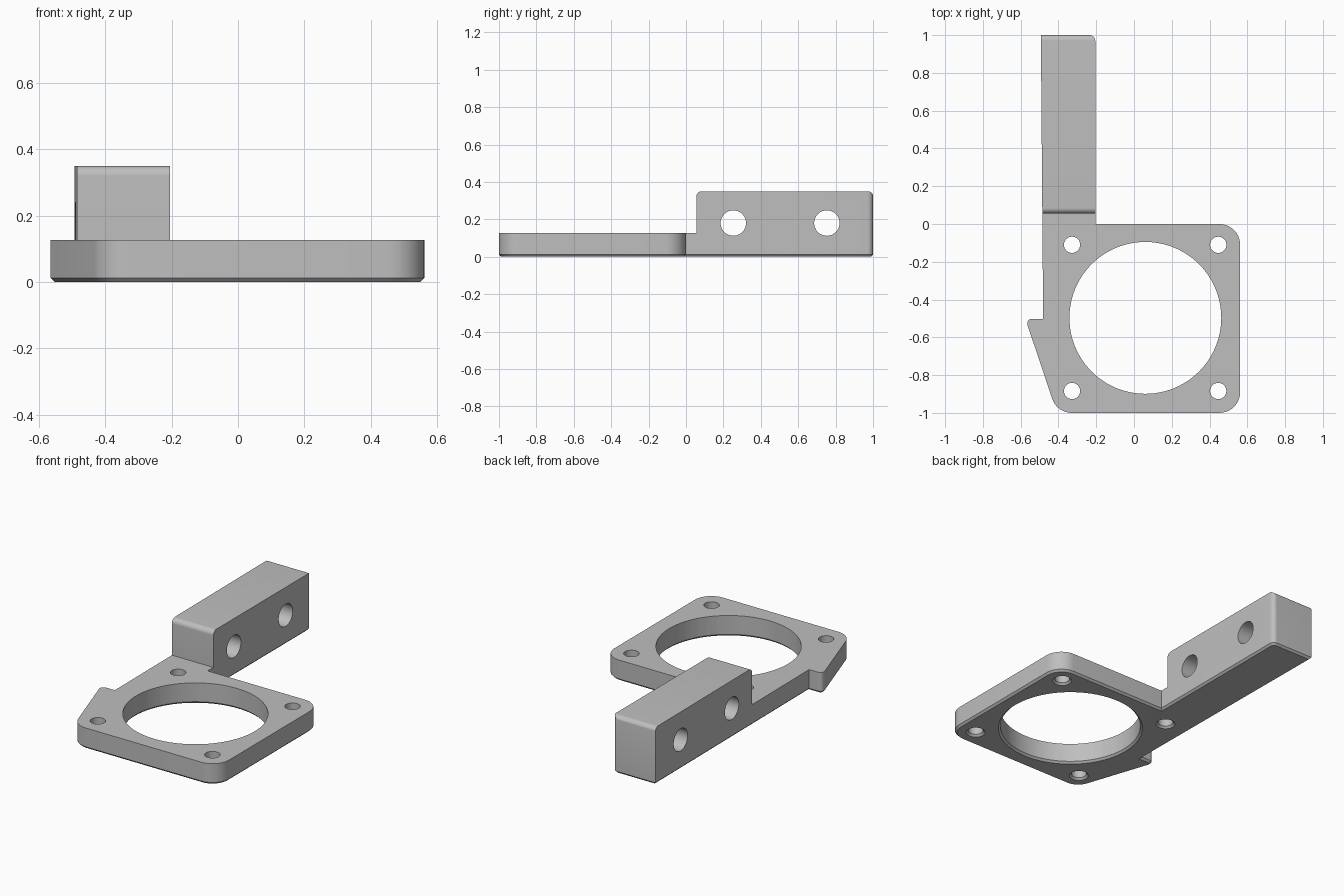
import bpy, bmesh, math
from mathutils import Vector, Matrix

cube = bpy.data.objects.get("Cube")
if cube:
    bpy.data.objects.remove(cube, do_unlink=True)

THICK, TOP, CHAMFER = 0.127, 0.35, 0.012

grey = bpy.data.materials.new("plain grey")
grey.use_nodes = True
grey.diffuse_color = (0.52, 0.52, 0.52, 1)
grey.node_tree.nodes["Principled BSDF"].inputs["Base Color"].default_value = grey.diffuse_color


def rounded(corners, steps=10):
    """Closed 2D outline from (x, y, radius) corners, listed counter-clockwise."""
    points = []
    for i, (x, y, r) in enumerate(corners):
        p = Vector((x, y))
        if not r:
            points.append(p)
            continue
        a = (Vector(corners[i - 1][:2]) - p).normalized()
        b = (Vector(corners[(i + 1) % len(corners)][:2]) - p).normalized()
        half = a.angle(b) / 2
        centre = p + (a + b).normalized() * (r / math.sin(half))
        start = p + a * (r / math.tan(half)) - centre
        turn = math.pi - 2 * half
        for k in range(steps + 1):
            t = turn * k / steps
            c, s = math.cos(t), math.sin(t)
            points.append(centre + Vector((start.x * c - start.y * s, start.x * s + start.y * c)))
    return points


def make_object(name, bm):
    bmesh.ops.recalc_face_normals(bm, faces=bm.faces)
    mesh = bpy.data.meshes.new(name)
    bm.to_mesh(mesh)
    bm.free()
    mesh.materials.append(grey)
    obj = bpy.data.objects.new(name, mesh)
    bpy.context.collection.objects.link(obj)
    return obj


def prism(name, points, place, direction, chamfer=0):
    """Extrude an outline; optionally chamfer the rim of its first face."""
    bm = bmesh.new()
    base = bm.faces.new([bm.verts.new(place(p)) for p in points])
    rim = list(base.edges)
    ext = bmesh.ops.extrude_face_region(bm, geom=[base], use_keep_orig=True)
    bmesh.ops.translate(bm, vec=direction,
                        verts=[g for g in ext["geom"] if isinstance(g, bmesh.types.BMVert)])
    if chamfer:
        bmesh.ops.recalc_face_normals(bm, faces=bm.faces)
        bmesh.ops.bevel(bm, geom=rim, offset=chamfer, segments=1, affect="EDGES")
    return make_object(name, bm)


def cylinder(name, r1, r2, depth, matrix, sides):
    bm = bmesh.new()
    bmesh.ops.create_cone(bm, cap_ends=True, segments=sides, radius1=r1, radius2=r2,
                          depth=depth, matrix=matrix)
    return make_object(name, bm)


def combine(body, tool, operation):
    mod = body.modifiers.new(operation.lower(), "BOOLEAN")
    mod.operation, mod.solver, mod.object = operation, "EXACT", tool
    bpy.context.view_layer.objects.active = body
    bpy.ops.object.modifier_apply(modifier=mod.name)
    bpy.data.objects.remove(tool, do_unlink=True)


# Plan outline: square flange, long arm and side tab
plan = rounded([
    (0.562, -1, 0.11), (0.562, 0, 0.11), (-0.205, 0, 0), (-0.205, 1, 0.03),
    (-0.493, 1, 0), (-0.481, -0.502, 0), (-0.575, -0.502, 0.025), (-0.408, -1, 0.11),
])
bracket = prism("mounting_bracket", plan, lambda p: Vector((p.x, p.y, 0)),
                Vector((0, 0, TOP + 0.1)), CHAMFER)

# Side profile: thin flange stepping up to the tall arm
side = rounded([
    (-1.1, -0.1, 0), (1.001, -0.1, 0), (1.001, TOP, 0.03),
    (0.055, TOP, 0.03), (0.055, THICK, 0), (-1.1, THICK, 0),
])
profile = prism("side_profile", side, lambda p: Vector((-1, p.x, p.y)), Vector((2, 0, 0)))
combine(bracket, profile, "INTERSECT")

# Vertical holes in the flange, each chamfered underneath
holes = [(0.06, -0.497, 0.402, 96)]
holes += [(x, y, 0.043, 32) for x in (-0.328, 0.446) for y in (-0.11, -0.884)]
for x, y, r, sides in holes:
    combine(bracket, cylinder("bore", r, r, 1, Matrix.Translation((x, y, 0)), sides), "DIFFERENCE")
    sink = cylinder("countersink", r + 2 * CHAMFER, r - CHAMFER, 3 * CHAMFER,
                    Matrix.Translation((x, y, CHAMFER / 2)), sides)
    combine(bracket, sink, "DIFFERENCE")

# Cross holes through the arm
for y in (0.253, 0.753):
    place = Matrix.Translation((-0.35, y, 0.18)) @ Matrix.Rotation(math.pi / 2, 4, "Y")
    combine(bracket, cylinder("cross_bore", 0.068, 0.068, 1, place, 40), "DIFFERENCE")

bpy.ops.object.select_all(action="DESELECT")
bracket.select_set(True)
bpy.context.view_layer.objects.active = bracket
bpy.ops.object.shade_smooth_by_angle(angle=math.radians(30))
